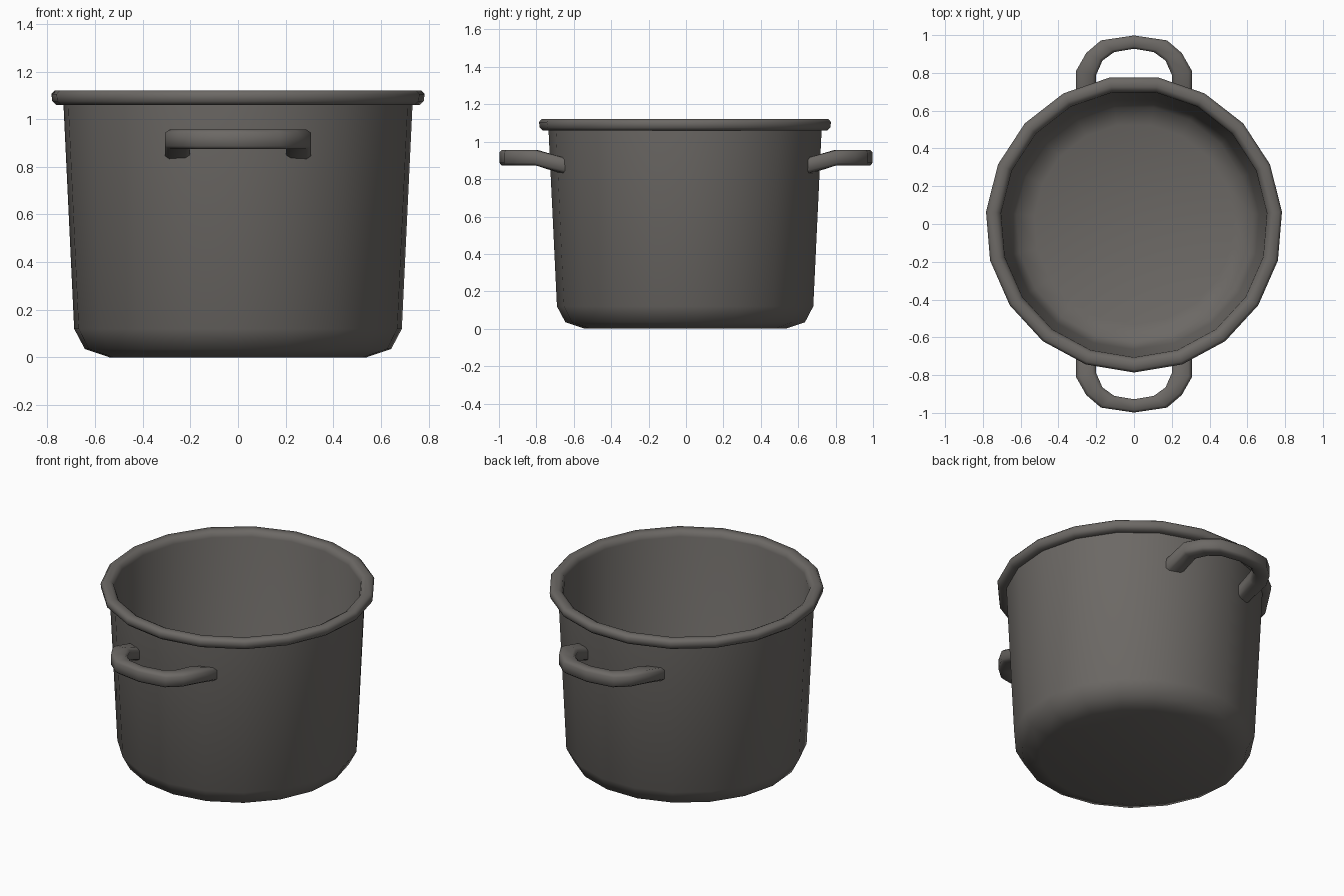
import bpy, bmesh, math
from mathutils import Vector

if "Cube" in bpy.data.objects:
    bpy.data.objects.remove(bpy.data.objects["Cube"])

SIDES = 19

metal = bpy.data.materials.new("dark warm grey metal")
metal.diffuse_color = (0.15, 0.14, 0.13, 1)
metal.use_nodes = True
metal.node_tree.nodes["Principled BSDF"].inputs["Base Color"].default_value = metal.diffuse_color


def finish(name, bm, angle=50):
    bmesh.ops.recalc_face_normals(bm, faces=bm.faces)
    me = bpy.data.meshes.new(name)
    bm.to_mesh(me)
    bm.free()
    me.materials.append(metal)
    for p in me.polygons:
        p.use_smooth = True
    me.set_sharp_from_angle(angle=math.radians(angle))
    ob = bpy.data.objects.new(name, me)
    bpy.context.collection.objects.link(ob)
    return ob


def bridge(bm, a, b):
    n = len(a)
    for i in range(n):
        bm.faces.new((a[i], a[(i + 1) % n], b[(i + 1) % n], b[i]))


def lathe(name, profile):
    """Revolve an (r, z) profile, one corner facing -y; caps both ends."""
    bm = bmesh.new()
    rings = []
    for r, z in profile:
        ring = []
        for i in range(SIDES):
            a = -math.pi / 2 + 2 * math.pi * i / SIDES
            ring.append(bm.verts.new((r * math.cos(a), r * math.sin(a), z)))
        rings.append(ring)
    for a, b in zip(rings, rings[1:]):
        bridge(bm, a, b)
    bm.faces.new(rings[0])
    bm.faces.new(rings[-1])
    return finish(name, bm)


# pot: outer wall, rolled rim, inner wall and floor in one skin
lathe("pot_body", [
    (0.54, 0.0), (0.645, 0.035), (0.69, 0.12), (0.735, 1.06),
    (0.765, 1.06), (0.782, 1.075), (0.786, 1.105), (0.772, 1.121),
    (0.735, 1.121), (0.715, 1.11), (0.706, 1.085),
    (0.665, 0.14), (0.625, 0.06), (0.53, 0.025)])

# handle stations: outer xy, inner xy, centre height
half = [((0.307, 0.645), (0.203, 0.68), 0.873),
        ((0.307, 0.81), (0.2, 0.79), 0.915),
        ((0.253, 0.905), (0.167, 0.865), 0.915),
        ((0.175, 0.972), (0.105, 0.91), 0.915)]
tip = ((0, 0.998), (0, 0.928), 0.915)
flip = [((-o[0], o[1]), (-i[0], i[1]), z) for o, i, z in reversed(half)]
stations = half + [tip] + flip

# chamfered cross-section: u across (0 inner, 1 outer), v half height
section = [(0.18, -1), (0.82, -1), (1, -0.68), (1, 0.68),
           (0.82, 1), (0.18, 1), (0, 0.68), (0, -0.68)]


def handle(name, side):
    bm = bmesh.new()
    rings = []
    for o, i, z in stations:
        o, i = Vector(o), Vector(i)
        ring = []
        for u, v in section:
            p = i.lerp(o, u)
            ring.append(bm.verts.new((p.x, p.y * side, z + 0.041 * v)))
        rings.append(ring)
    for a, b in zip(rings, rings[1:]):
        bridge(bm, a, b)
    bm.faces.new(rings[0])
    bm.faces.new(rings[-1])
    finish(name, bm, 60)


handle("front_handle", -1)
handle("back_handle", 1)
